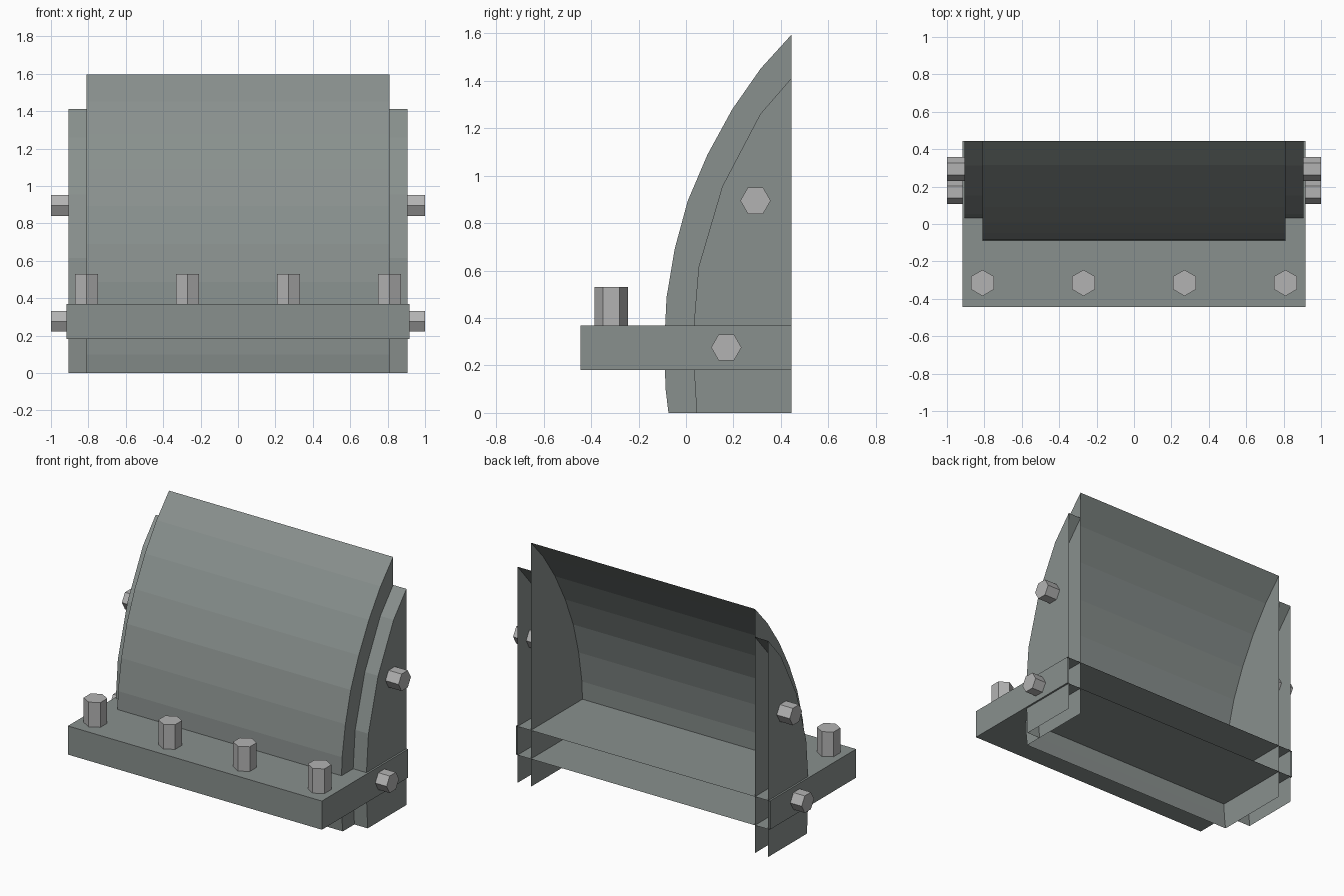
import bpy
import bmesh
from math import pi
from mathutils import Matrix, Vector

if "Cube" in bpy.data.objects:
    bpy.data.objects.remove(bpy.data.objects["Cube"])

BACK = 0.445


def material(name, colour):
    m = bpy.data.materials.new(name)
    m.diffuse_color = (*colour, 1)
    m.use_nodes = True
    m.node_tree.nodes["Principled BSDF"].inputs["Base Color"].default_value = m.diffuse_color
    return m


body_mat = material("body_grey", (0.25, 0.28, 0.27))
bolt_mat = material("bolt_grey", (0.45, 0.45, 0.45))


def finish(bm, name, mat):
    me = bpy.data.meshes.new(name)
    bm.to_mesh(me)
    bm.free()
    me.materials.append(mat)
    ob = bpy.data.objects.new(name, me)
    bpy.context.collection.objects.link(ob)
    return ob


def shell(name, profile, x0, x1, walls):
    """Curved sheet through a (y, z) profile, open at back and bottom, with flat side walls."""
    bm = bmesh.new()
    outline = profile + [(BACK, 0)]
    rings = {x: [bm.verts.new((x, y, z)) for y, z in outline] for x in (x0, x1)}
    a, b = rings[x0], rings[x1]
    for i in range(len(profile) - 1):
        f = bm.faces.new((a[i], b[i], b[i + 1], a[i + 1]))
        f.normal_update()
        if f.normal.y > 0:
            f.normal_flip()
    for x in walls:
        f = bm.faces.new(rings[x])
        f.normal_update()
        if f.normal.x * x < 0:
            f.normal_flip()
    loose = [v for v in bm.verts if not v.link_faces]
    bmesh.ops.delete(bm, geom=loose, context='VERTS')
    return finish(bm, name, body_mat)


def bolt(name, start, end):
    """Six-sided bolt between two points, with corners pointing along y."""
    start, end = Vector(start), Vector(end)
    axis = end - start
    bm = bmesh.new()
    r = 0.07 if axis.z else 0.064
    bmesh.ops.create_cone(bm, cap_ends=True, segments=6, radius1=r, radius2=r,
                          depth=axis.length)
    # Corner at +y whatever the start angle of the primitive
    if max(v.co.y for v in bm.verts) < r * 0.99:
        bmesh.ops.rotate(bm, verts=bm.verts, matrix=Matrix.Rotation(pi / 6, 3, 'Z'))
    if axis.x:
        bmesh.ops.rotate(bm, verts=bm.verts, matrix=Matrix.Rotation(pi / 2, 3, 'Y'))
    bmesh.ops.translate(bm, verts=bm.verts, vec=(start + end) / 2)
    return finish(bm, name, bolt_mat)


# Main curved shield
main_profile = [(BACK, 1.595), (0.315, 1.452), (0.195, 1.28), (0.09, 1.088),
                (0.007, 0.893), (-0.048, 0.69), (-0.082, 0.487), (-0.092, 0.28),
                (-0.086, 0.10), (-0.074, 0)]
shell("curved_shield", main_profile, -0.81, 0.81, (-0.81, 0.81))

# Lower curved cheek on each side
cheek_profile = [(BACK, 1.412), (0.313, 1.26), (0.153, 0.955), (0.053, 0.615),
                 (0.027, 0.30), (0.045, 0)]
for side, s in (("left", -1), ("right", 1)):
    shell(f"{side}_cheek", cheek_profile, 0.81 * s, 0.906 * s, (0.906 * s,))

# Horizontal ledge, open at the back
bm = bmesh.new()
bmesh.ops.create_cube(bm, size=1)
bmesh.ops.scale(bm, verts=bm.verts, vec=(1.836, 2 * BACK, 0.187))
bmesh.ops.translate(bm, verts=bm.verts, vec=(0, 0, 0.275))
back = [f for f in bm.faces if f.calc_center_median().y > BACK - 0.01]
bmesh.ops.delete(bm, geom=back, context='FACES_ONLY')
finish(bm, "ledge", body_mat)

# Bolts standing on the ledge
for i, x in enumerate((-0.81, -0.27, 0.27, 0.81)):
    bolt(f"ledge_bolt_{i + 1}", (x, -0.315, 0.34), (x, -0.315, 0.53))

# Bolts through the sides
for side, s in (("left", -1), ("right", 1)):
    for level, y, z in (("upper", 0.293, 0.895), ("lower", 0.17, 0.276)):
        bolt(f"{side}_{level}_bolt", (0.86 * s, y, z), (1.0 * s, y, z))
